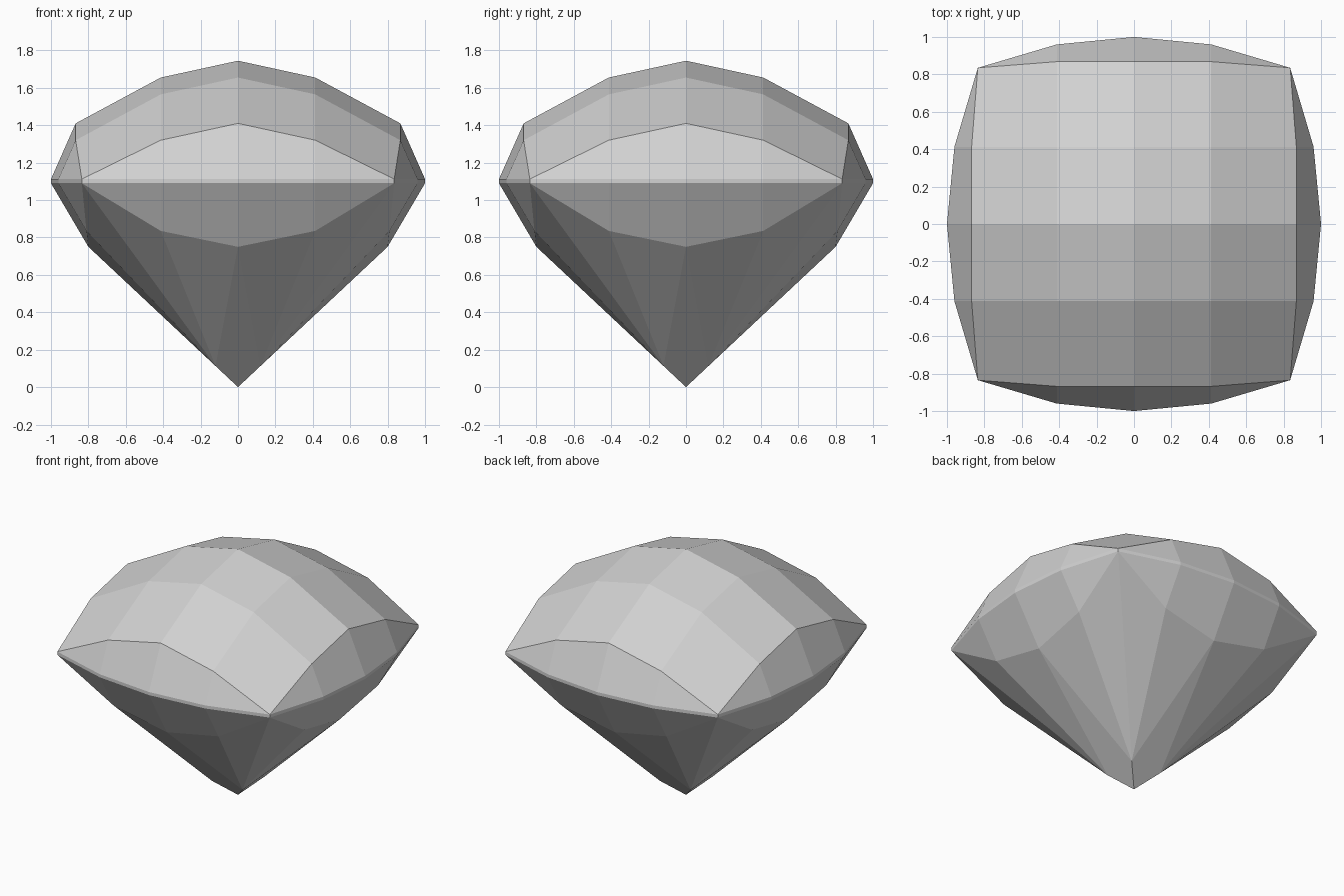
import bpy
import bmesh
from mathutils import Matrix, Vector

cube = bpy.data.objects.get("Cube")
if cube:
    bpy.data.objects.remove(cube)

mat = bpy.data.materials.new("light grey")
mat.use_nodes = True
grey = (0.64, 0.64, 0.64, 1)
mat.diffuse_color = grey
mat.node_tree.nodes["Principled BSDF"].inputs["Base Color"].default_value = grey

STEP, CORNER = 0.413, 0.835        # column position and girdle corner
GIRDLE_TOP, GIRDLE_BOTTOM = 1.112, 1.09
COLUMNS = (-CORNER, -STEP, 0, STEP, CORNER)
DROP = (0.335, 0.09, 0, 0.09, 0.335)   # fall of the domed top per column
EDGE = 0.868                       # rim of the domed top

bm = bmesh.new()


def face(*points):
    bm.faces.new([bm.verts.new(p) for p in points])


def dome(i, j):
    """Point of the domed top, its four corners meeting the girdle."""
    ends = (0, 4)
    if i in ends and j in ends:
        return Vector((COLUMNS[i], COLUMNS[j], GIRDLE_TOP))
    x = COLUMNS[i] * (EDGE / CORNER if i in ends else 1)
    y = COLUMNS[j] * (EDGE / CORNER if j in ends else 1)
    return Vector((x, y, 1.745 - DROP[i] - DROP[j]))


# Domed top
for i in range(4):
    for j in range(4):
        face(dome(i, j), dome(i + 1, j), dome(i + 1, j + 1), dome(i, j + 1))

# Four identical sides: crown band, girdle, upper and lower pavilion
outline = [(x, -y) for x, y in zip(COLUMNS, (CORNER, 0.96, 1, 0.96, CORNER))]
top = [Vector((x, y, GIRDLE_TOP)) for x, y in outline]
low = [Vector((x, y, GIRDLE_BOTTOM)) for x, y in outline]
middle = Vector((0, -0.8, 0.75))
belly = [low[0], Vector((-STEP, -0.81, 0.835)), middle,
         Vector((STEP, -0.81, 0.835)), low[4]]
tip = Vector((0, 0, 0))
heel = [Vector((s * 0.12, -0.12, 0.1125)) for s in (-1, 1)]

for turn in range(4):
    spin = Matrix.Rotation(turn * 1.5707963, 3, "Z")

    def side(*points):
        face(*[spin @ p for p in points])

    for i in range(4):
        a, b = dome(i, 0), dome(i + 1, 0)
        side(top[i], top[i + 1], low[i + 1], low[i])
        if i == 0:
            side(top[0], top[1], b)
            side(low[0], low[1], belly[1])
        elif i == 3:
            side(top[3], top[4], a)
            side(low[3], low[4], belly[3])
        else:
            side(top[i], top[i + 1], b, a)
            side(low[i], low[i + 1], belly[i + 1], belly[i])
        side(belly[i], belly[i + 1], heel[i // 2])
    side(tip, heel[1], middle, heel[0])

bmesh.ops.remove_doubles(bm, verts=bm.verts, dist=0.001)
bmesh.ops.recalc_face_normals(bm, faces=bm.faces)
mesh = bpy.data.meshes.new("cut_gem")
bm.to_mesh(mesh)
bm.free()
mesh.materials.append(mat)
gem = bpy.data.objects.new("cut_gem", mesh)
bpy.context.collection.objects.link(gem)
